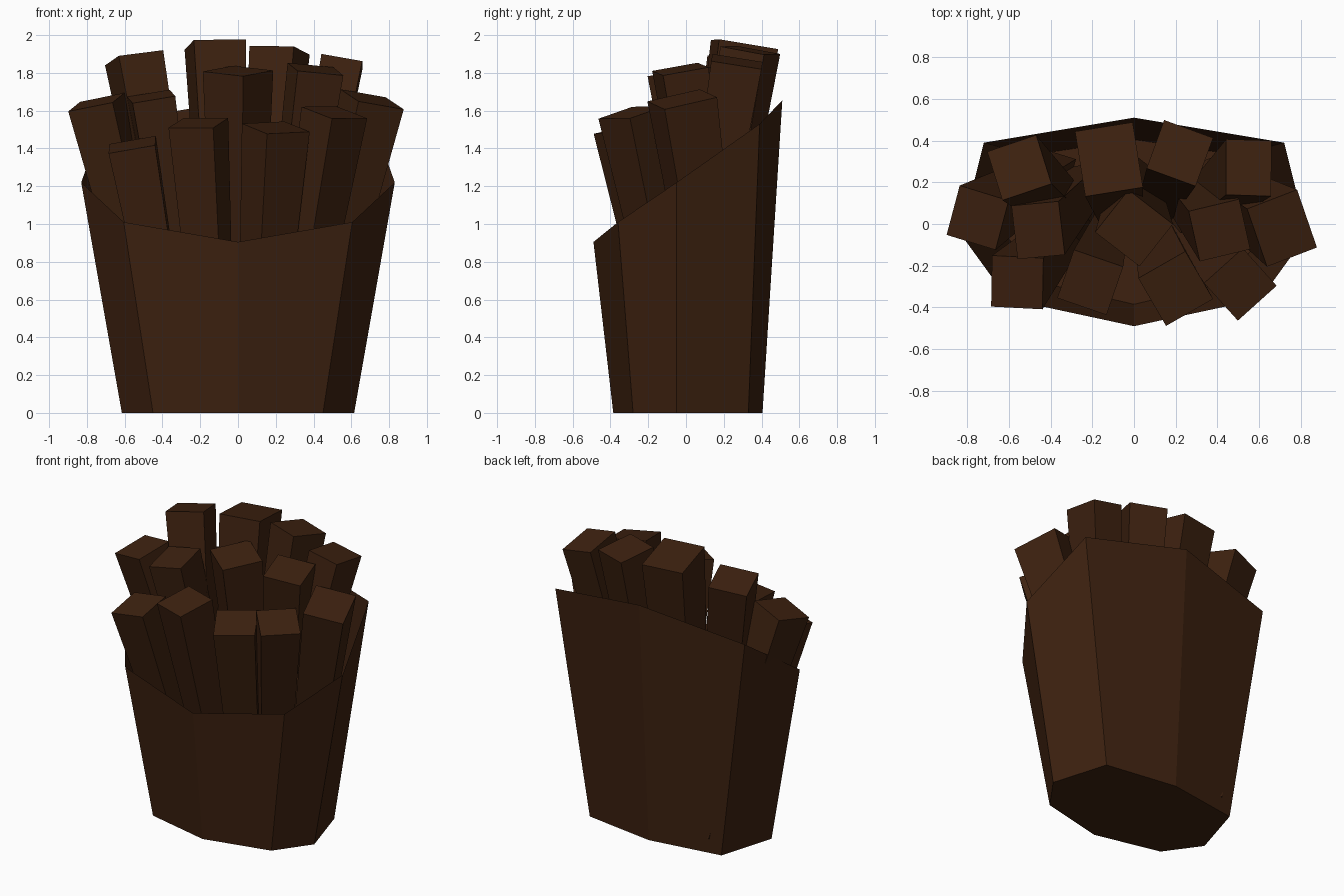
import bpy
import bmesh
from math import radians
from mathutils import Matrix, Vector

old = bpy.data.objects.get("Cube")
if old:
    bpy.data.objects.remove(old, do_unlink=True)

brown = bpy.data.materials.new("dark_brown")
brown.use_nodes = True
colour = (0.047, 0.0155, 0.005, 1)
brown.diffuse_color = colour
shader = brown.node_tree.nodes["Principled BSDF"]
shader.inputs["Base Color"].default_value = colour
shader.inputs["Roughness"].default_value = 0.9


def make_object(name, bm):
    mesh = bpy.data.meshes.new(name)
    bm.to_mesh(mesh)
    bm.free()
    mesh.materials.append(brown)
    obj = bpy.data.objects.new(name, mesh)
    bpy.context.collection.objects.link(obj)
    return obj


def mirrored_ring(half):
    """Close a front-to-back half outline with its mirror image."""
    return half + [(-x, y, z) for x, y, z in reversed(half[1:-1])]


# Open carton: flared walls with a slanted rim, high at the back
base = mirrored_ring([(0, -.385, 0), (.45, -.28, 0), (.615, -.05, 0),
                      (.5, .33, 0), (0, .405, 0)])
rim = mirrored_ring([(0, -.49, .905), (.605, -.36, 1.01), (.83, -.05, 1.22),
                     (.72, .39, 1.53), (0, .51, 1.655)])
bm = bmesh.new()
low = [bm.verts.new(p) for p in base]
high = [bm.verts.new(p) for p in rim]
count = len(low)
for i in range(count):
    j = (i + 1) % count
    bm.faces.new((low[i], low[j], high[j], high[i]))
bm.faces.new(low[::-1])
make_object("carton", bm)


def stick(name, x, y, z, turn, lean_y, width=.25, depth=.25):
    """Tapered square stick whose top centre is at x, y, z."""
    axis = Vector((.33 * x, lean_y, 1)).normalized()
    length = (z - .1) / axis.z
    bm = bmesh.new()
    bmesh.ops.create_cube(bm, size=1)
    for v in bm.verts:
        taper = 1 if v.co.z > 0 else .6
        v.co = Vector((v.co.x * width * taper, v.co.y * depth * taper,
                       (v.co.z - .5) * length))
    tilt = Vector((0, 0, 1)).rotation_difference(axis).to_matrix().to_4x4()
    bm.transform(Matrix.Translation((x, y, z)) @ tilt
                 @ Matrix.Rotation(radians(turn), 4, "Z"))
    make_object(name, bm)


# Rows of sticks: lean, then top centre, turn and optional size of each
rows = {
    "back_stick": (.16, [(-.55, .27, 1.88, 18), (-.12, .31, 1.95, 9, .28, .32),
                         (.22, .34, 1.92, -20), (.55, .27, 1.86, -1, .22, .27)]),
    "middle_stick": (-.15, [(-.75, .03, 1.645, -16), (-.46, -.03, 1.675, 6, .23, .26),
                            (0, -.02, 1.81, -38, .27, .26), (.41, -.03, 1.82, 13),
                            (.71, -.02, 1.66, 20, .26, .3)]),
    "front_stick": (-.2, [(-.56, -.28, 1.42, -2), (-.21, -.28, 1.535, -19),
                          (.2, -.31, 1.51, 30, .26, .27), (.51, -.29, 1.59, 42)]),
}
for name, (lean_y, sticks) in rows.items():
    for n, values in enumerate(sticks, 1):
        stick(f"{name}_{n}", *values[:4], lean_y, *values[4:])
